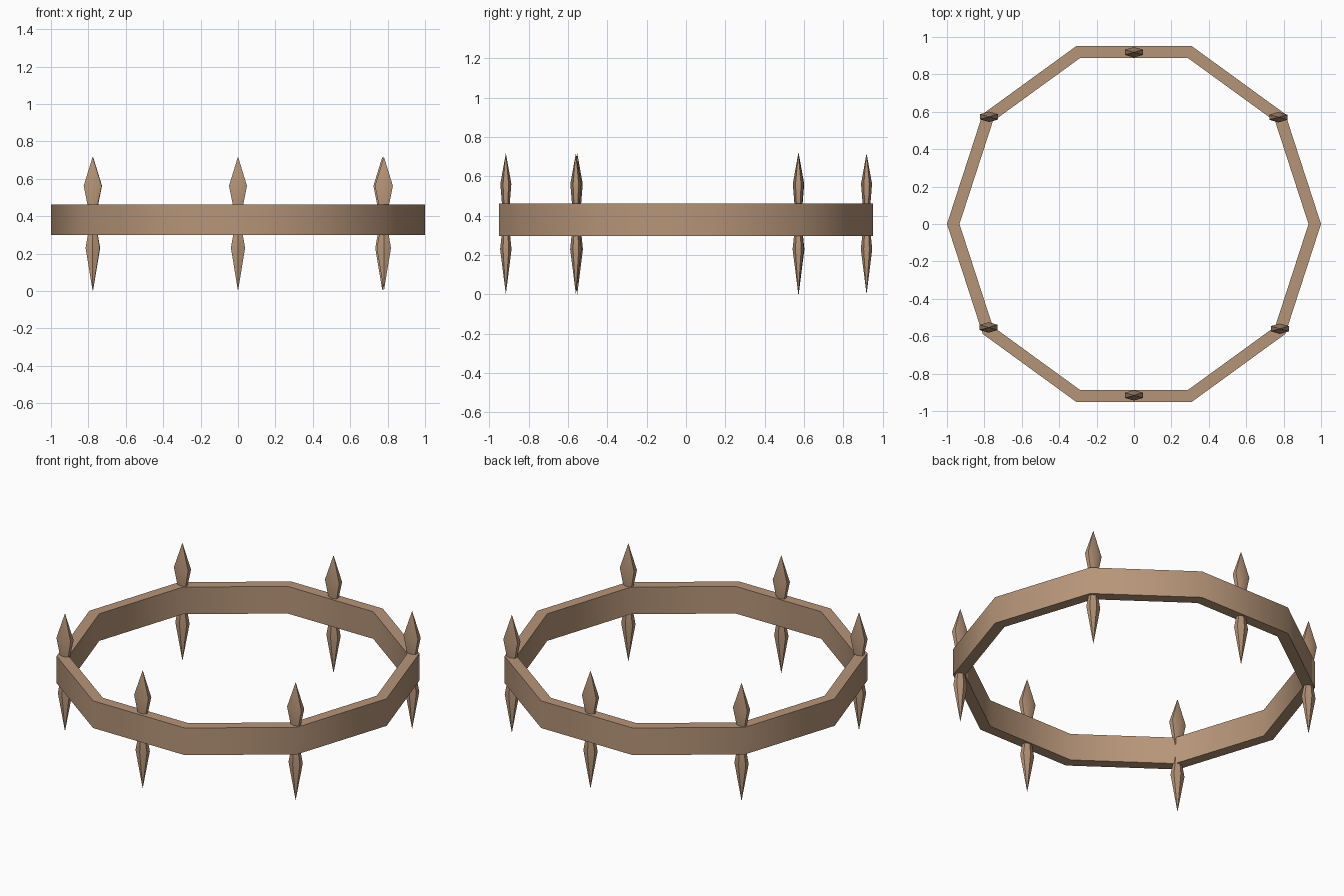
import bpy, bmesh, math

if "Cube" in bpy.data.objects:
    bpy.data.objects.remove(bpy.data.objects["Cube"])

tan = bpy.data.materials.new("tan_wood")
tan.diffuse_color = (0.47, 0.30, 0.19, 1)
tan.use_nodes = True
tan.node_tree.nodes["Principled BSDF"].inputs["Base Color"].default_value = tan.diffuse_color


def finish(name, bm, angle):
    bmesh.ops.recalc_face_normals(bm, faces=bm.faces)
    me = bpy.data.meshes.new(name)
    bm.to_mesh(me)
    bm.free()
    ob = bpy.data.objects.new(name, me)
    bpy.context.collection.objects.link(ob)
    me.materials.append(tan)
    bpy.ops.object.select_all(action='DESELECT')
    ob.select_set(True)
    bpy.context.view_layer.objects.active = ob
    bpy.ops.object.shade_smooth_by_angle(angle=math.radians(angle))
    return ob


# ten-sided band: rectangular section swept round the centre
bm = bmesh.new()
N = 10
section = [(1.0, 0.298), (1.0, 0.463), (0.933, 0.463), (0.933, 0.298)]
rings = []
for i in range(N):
    a = math.tau * i / N
    rings.append([bm.verts.new((r * math.cos(a), r * math.sin(a), z)) for r, z in section])
for i in range(N):
    a, b = rings[i], rings[(i + 1) % N]
    for j in range(4):
        k = (j + 1) % 4
        bm.faces.new((a[j], b[j], b[k], a[k]))
finish("band", bm, 40)


# flattened hexagonal spike: levels are (z, half width x, half depth y)
def spike(name, x, y, levels, tip):
    bm = bmesh.new()
    loops = []
    for z, hx, hy in levels:
        loop = []
        for i in range(6):
            a = math.tau * (i + 0.5) / 6
            loop.append(bm.verts.new((x + hx * math.cos(a) / math.cos(math.pi / 6),
                                      y + hy * math.sin(a), z)))
        loops.append(loop)
    end = bm.verts.new((x, y, tip))
    bm.faces.new(loops[0])
    for i in range(6):
        k = (i + 1) % 6
        for a, b in zip(loops, loops[1:]):
            bm.faces.new((a[i], a[k], b[k], b[i]))
        bm.faces.new((loops[-1][i], loops[-1][k], end))
    finish(name, bm, 40)


spots = [(0, 0.918), (0, -0.916), (-0.775, 0.573), (0.772, 0.571),
         (-0.777, -0.553), (0.78, -0.56)]
for n, (x, y) in enumerate(spots):
    spike(f"upper_spike_{n + 1}", x, y,
          [(0.42, 0.022, 0.018), (0.463, 0.028, 0.020), (0.562, 0.048, 0.028)], 0.718)
    spike(f"lower_spike_{n + 1}", x, y,
          [(0.34, 0.022, 0.018), (0.298, 0.026, 0.022), (0.23, 0.038, 0.029)], 0.0)
